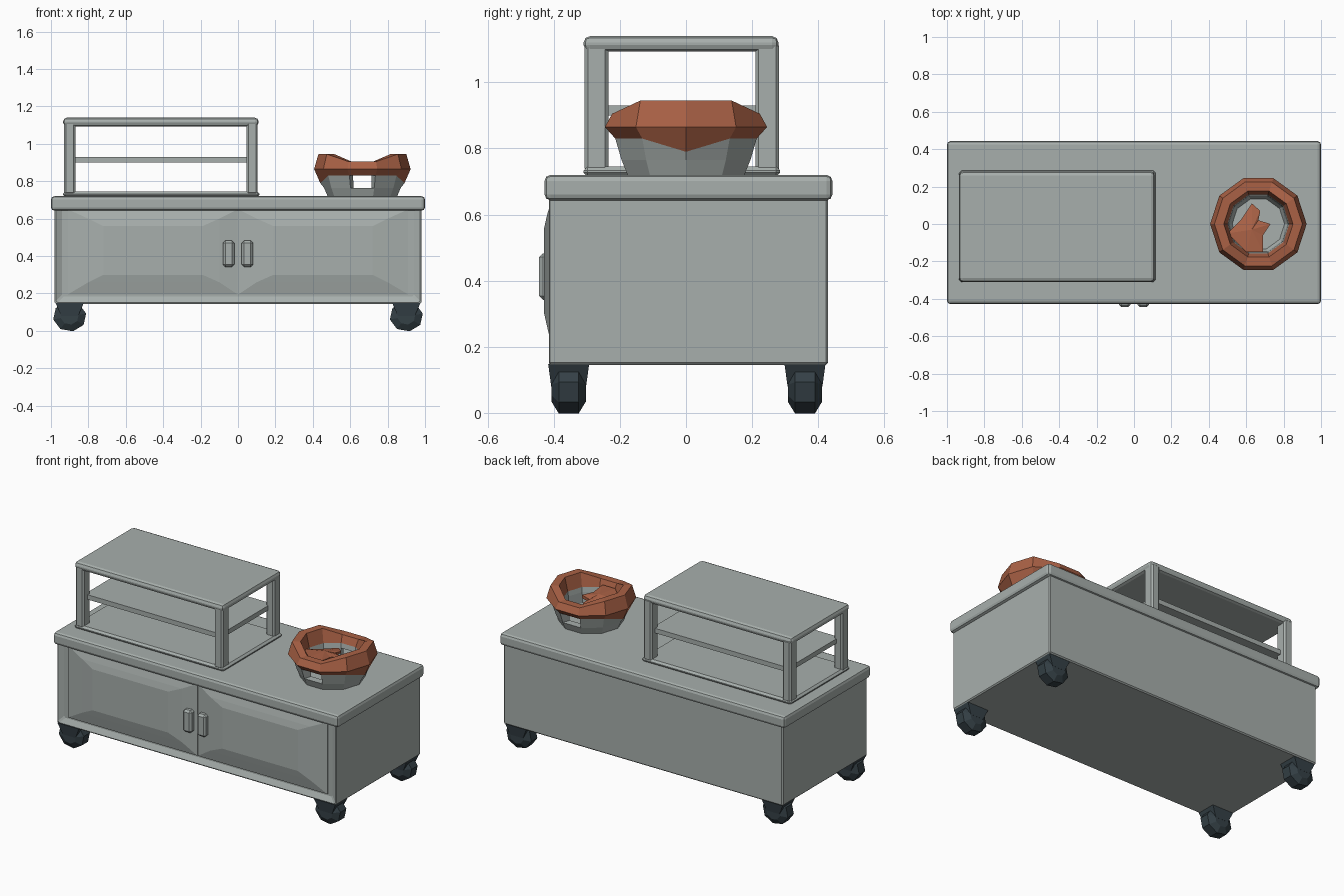
import bpy, bmesh, math

if "Cube" in bpy.data.objects:
    bpy.data.objects.remove(bpy.data.objects["Cube"])


def material(name, rgb):
    m = bpy.data.materials.new(name)
    m.diffuse_color = (*rgb, 1)
    m.use_nodes = True
    m.node_tree.nodes["Principled BSDF"].inputs["Base Color"].default_value = m.diffuse_color
    return m


GREY = material("grey_metal", (0.39, 0.43, 0.415))
CLAY = material("clay_orange", (0.40, 0.12, 0.06))
DARK = material("dark_rubber", (0.035, 0.052, 0.062))


def make(name, bm, *mats):
    bmesh.ops.recalc_face_normals(bm, faces=bm.faces)
    me = bpy.data.meshes.new(name)
    bm.to_mesh(me)
    bm.free()
    ob = bpy.data.objects.new(name, me)
    for m in mats:
        me.materials.append(m)
    bpy.context.collection.objects.link(ob)
    return ob


def box_bm(x0, x1, y0, y1, z0, z1):
    bm = bmesh.new()
    bmesh.ops.create_cube(bm, size=1)
    for v in bm.verts:
        v.co.x = x1 if v.co.x > 0 else x0
        v.co.y = y1 if v.co.y > 0 else y0
        v.co.z = z1 if v.co.z > 0 else z0
    return bm


def box(name, dims, mat=GREY, bevel=0.0, segments=1):
    ob = make(name, box_bm(*dims), mat)
    if bevel:
        mod = ob.modifiers.new("bevel", "BEVEL")
        mod.width, mod.segments = bevel, segments
    return ob


# Cabinet with a recessed front
bm = box_bm(-0.98, 0.98, -0.418, 0.43, 0.145, 0.70)
front = min(bm.faces, key=lambda f: f.calc_center_median().y)
bmesh.ops.inset_region(bm, faces=[front], thickness=0.055)
bmesh.ops.translate(bm, verts=front.verts, vec=(0, 0.02, 0))
body = make("cabinet", bm, GREY)
mod = body.modifiers.new("bevel", "BEVEL")
mod.width = 0.007

# Worktop
box("worktop", (-1, 1, -0.428, 0.443, 0.643, 0.72), bevel=0.018, segments=2)

# Raised doors and handles
for side, s in (("left", -1), ("right", 1)):
    bm = bmesh.new()
    rings = []
    for xa, xb, za, zb, y in ((0.002, 0.91, 0.195, 0.65, -0.39),
                              (0.002, 0.91, 0.195, 0.65, -0.405),
                              (0.10, 0.80, 0.26, 0.60, -0.42),
                              (0.19, 0.72, 0.30, 0.56, -0.429)):
        rings.append([bm.verts.new((s * x, y, z))
                      for x, z in ((xa, za), (xb, za), (xb, zb), (xa, zb))])
    for a, b in zip(rings, rings[1:]):
        for i in range(4):
            j = (i + 1) % 4
            bm.faces.new((a[i], a[j], b[j], b[i]))
    bm.faces.new(rings[-1])
    bm.faces.new(rings[0])
    make(side + "_door", bm, GREY)
    xs = sorted((s * 0.02, s * 0.08))
    box(side + "_handle", (*xs, -0.445, -0.40, 0.342, 0.483), bevel=0.012)

# Display stand: base, posts, shelf, roof
box("stand_base", (-0.935, 0.115, -0.31, 0.285, 0.715, 0.745), bevel=0.012)
for i, x in enumerate((-0.93, 0.045)):
    for j, y in enumerate((-0.307, 0.21)):
        box(f"stand_post_{i}{j}", (x, x + 0.06, y, y + 0.072, 0.73, 1.12), bevel=0.01)
box("stand_shelf", (-0.89, 0.065, -0.265, 0.245, 0.90, 0.93))
box("stand_roof", (-0.935, 0.11, -0.31, 0.28, 1.093, 1.14), bevel=0.02, segments=2)

# Bowl: ten-sided revolved wall with a wavy clay rim and two openings
SEG = 10
profile = ((0.185, 0.718), (0.205, 0.765), (0.225, 0.83), (0.258, 0.865), (0.235, None),
           (0.185, None), (0.165, 0.86), (0.16, 0.83), (0.155, 0.765), (0.14, 0.735))
bm = bmesh.new()
rings = []
for k, (r, z) in enumerate(profile):
    ring = []
    for i in range(SEG):
        a = math.tau * i / SEG
        high = abs(math.cos(a)) > 0.5
        h = z if z else (0.945 if high else 0.905)
        if k == 2 and i % 5 == 0:
            h = 0.79  # rim dips at the sides
        ring.append(bm.verts.new((0.665 + r * math.cos(a), r * math.sin(a), h)))
    rings.append(ring)
openings = (2, 7)
for k in range(len(rings) - 1):
    for i in range(SEG):
        if i in openings and k in (1, 7):
            continue
        j = (i + 1) % SEG
        f = bm.faces.new((rings[k][i], rings[k][j], rings[k + 1][j], rings[k + 1][i]))
        f.material_index = 1 if 2 <= k <= 5 else 0
for i in openings:  # walls of the openings
    j = (i + 1) % SEG
    o = (rings[1][i], rings[1][j], rings[2][j], rings[2][i])
    n = (rings[8][i], rings[8][j], rings[7][j], rings[7][i])
    for q in range(4):
        p = (q + 1) % 4
        bm.faces.new((o[q], o[p], n[p], n[q]))
bm.faces.new(rings[0])
bm.faces.new(rings[-1])
make("bowl", bm, GREY, CLAY)

# Jagged piece lying in the bowl
outline = ((0.50, -0.05), (0.57, 0.02), (0.63, 0.11), (0.675, 0.07), (0.665, 0.02),
           (0.73, 0.0), (0.69, -0.06), (0.69, -0.15), (0.60, -0.15))
bm = bmesh.new()
low = [bm.verts.new((x, y, 0.845)) for x, y in outline]
high = [bm.verts.new((x, y, 0.865 - 0.12 * y)) for x, y in outline]
tip = bm.verts.new((0.63, -0.03, 0.885))
for i in range(len(outline)):
    j = (i + 1) % len(outline)
    bm.faces.new((low[i], low[j], high[j], high[i]))
    bm.faces.new((high[i], high[j], tip))
bm.faces.new(low)
make("bowl_piece", bm, CLAY)

# Casters: faceted wheel and tapered mount
for i, cx in enumerate((-0.9, 0.9)):
    for j, cy in enumerate((-0.355, 0.36)):
        bm = bmesh.new()
        rings = []
        for dy, r in ((-0.052, 0.045), (-0.03, 0.083), (0.03, 0.083), (0.052, 0.045)):
            rings.append([bm.verts.new((cx + r * 1.08 * math.cos(a), cy + dy,
                                        0.077 + r * math.sin(a) * 0.97))
                          for a in (math.tau * (n + 0.25) / 8 for n in range(8))])
        for a, b in zip(rings, rings[1:]):
            for n in range(8):
                m = (n + 1) % 8
                bm.faces.new((a[n], a[m], b[m], b[n]))
        bm.faces.new(rings[0])
        bm.faces.new(rings[-1])
        make(f"wheel_{i}{j}", bm, DARK)
        bm = box_bm(cx - 0.075, cx + 0.075, cy - 0.062, cy + 0.062, 0.08, 0.148)
        for v in bm.verts:
            if v.co.z < 0.1:
                v.co.x = cx + (v.co.x - cx) * 0.6
                v.co.y = cy + (v.co.y - cy) * 0.85
        make(f"wheel_mount_{i}{j}", bm, DARK)
